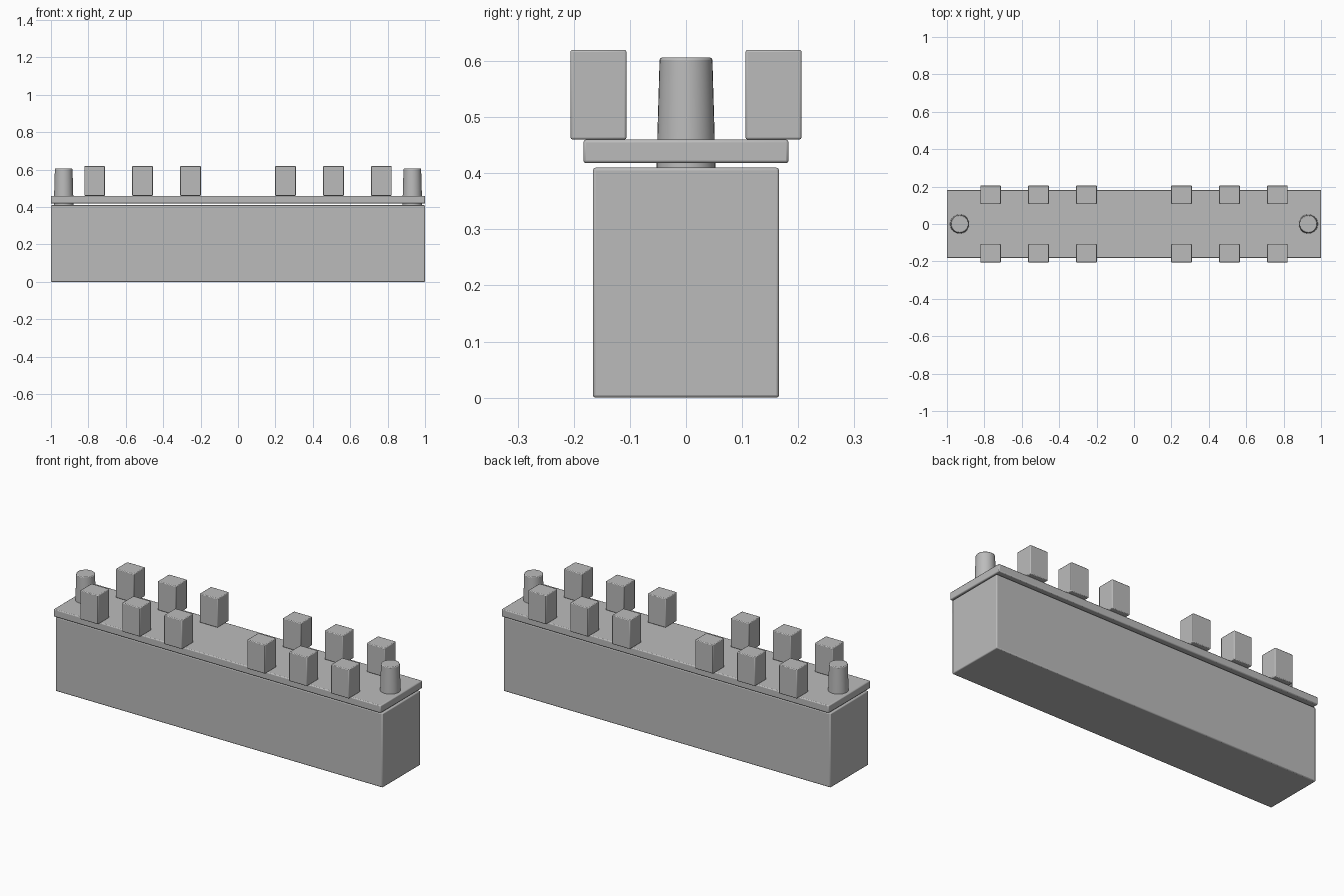
import bpy
import math

cube = bpy.data.objects.get("Cube")
if cube:
    bpy.data.objects.remove(cube, do_unlink=True)

grey = bpy.data.materials.new("plain grey")
grey.use_nodes = True
colour = (0.5, 0.5, 0.5, 1)
grey.diffuse_color = colour
grey.node_tree.nodes["Principled BSDF"].inputs["Base Color"].default_value = colour


def finish(name, bevel):
    """Name the active part, colour it and soften its edges."""
    part = bpy.context.object
    part.name = name
    part.data.materials.append(grey)
    mod = part.modifiers.new("soft edges", "BEVEL")
    mod.width = bevel
    mod.segments = 2
    mod.limit_method = "ANGLE"
    bpy.ops.object.shade_smooth_by_angle(angle=math.radians(35))
    return part


def box(name, x, y, z_low, z_high, size_x, size_y, bevel=0.005):
    bpy.ops.mesh.primitive_cube_add(size=1, location=(x, y, (z_low + z_high) / 2))
    bpy.context.object.scale = (size_x, size_y, z_high - z_low)
    bpy.ops.object.transform_apply(location=False, rotation=False, scale=True)
    return finish(name, bevel)


# Long body and the thin lid held just above it
box("body", 0, 0, 0, 0.41, 2, 0.332)
box("lid", 0, 0, 0.418, 0.46, 2, 0.366)

# Tapered pegs through both ends of the lid
for side, label in ((-1, "right"), (1, "left")):
    bpy.ops.mesh.primitive_cone_add(vertices=32, radius1=0.053, radius2=0.047,
                                    depth=0.206, location=(side * 0.932, 0, 0.503))
    finish(label + "_peg", 0.004)

    # Three pairs of blocks along the lid edges on each half
    for i in range(3):
        for edge, row in ((-1, "front"), (1, "back")):
            box(f"{label}_{row}_block_{i + 1}", side * (0.254 + 0.2565 * i),
                edge * 0.156, 0.46, 0.62, 0.11, 0.1, 0.004)
